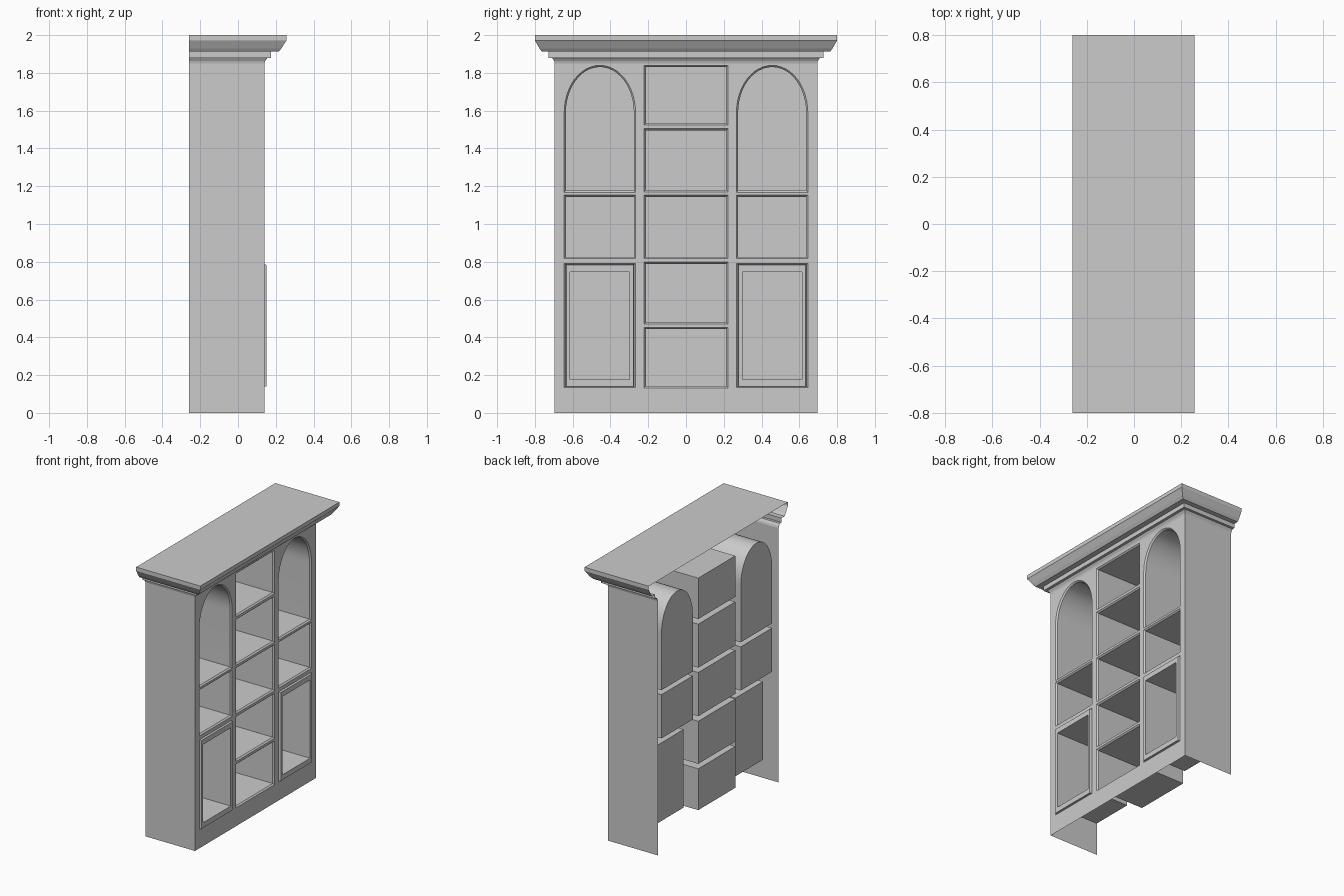
import bpy, bmesh, math

if "Cube" in bpy.data.objects:
    bpy.data.objects.remove(bpy.data.objects["Cube"])

FRONT, BACK, HALF = 0.14, -0.26, 0.695


def make(name, verts, faces, smooth=False):
    me = bpy.data.meshes.new(name)
    me.from_pydata(verts, [], faces)
    ob = bpy.data.objects.new(name, me)
    bpy.context.collection.objects.link(ob)
    if smooth:
        bpy.context.view_layer.objects.active = ob
        ob.select_set(True)
        bpy.ops.object.shade_smooth_by_angle(angle=math.radians(30))
        ob.select_set(False)
    return ob


def outline(rect, x, iy=0, iz=0, arched=False):
    """Counter-clockwise loop in the front plane, inset by iy / iz."""
    y0, y1, z0, z1 = rect
    y0, y1, z0, z1 = y0 + iy, y1 - iy, z0 + iz, z1 - iz
    pts = [(x, y0, z0), (x, y1, z0)]
    if not arched:
        return pts + [(x, y1, z1), (x, y0, z1)]
    spring, n, c, r = 1.59, 24, (y0 + y1) / 2, (y1 - y0) / 2
    for i in range(n + 1):
        a = math.pi * i / n
        pts.append((x, c + r * math.cos(a), spring + (z1 - spring) * math.sin(a)))
    return pts


def loft(name, loops, closed=True, cap=True, smooth=False):
    n = len(loops[0])
    verts = [p for lp in loops for p in lp]
    faces = []
    for k in range(len(loops) - 1):
        for i in range(n if closed else n - 1):
            j = (i + 1) % n
            faces.append((k * n + i, k * n + j, (k + 1) * n + j, (k + 1) * n + i))
    if cap:
        faces.append(tuple(range((len(loops) - 1) * n, len(loops) * n)))
    return make(name, verts, faces, smooth)


# Steps of each recess: (inset y, inset z, x)
CUBBY = [(0, 0, FRONT), (0.009, 0.009, 0.13), (0.009, 0.009, -0.248)]
DOOR = [(0, 0, FRONT), (0.008, 0.004, 0.132), (0.012, 0.006, 0.15),
        (0.031, 0.043, 0.15), (0.031, 0.043, -0.19)]

# Openings: centre column, then the mirrored side columns
openings = [("centre_cubby", (-0.222, 0.222, a, b), CUBBY, False)
            for a, b in ((0.133, 0.452), (0.47, 0.798), (0.817, 1.153),
                         (1.17, 1.505), (1.524, 1.84))]
for s in (-1, 1):
    y0, y1 = sorted((s * 0.267, s * 0.645))
    openings += [("arched_niche", (y0, y1, 1.168, 1.84), CUBBY, True),
                 ("side_cubby", (y0, y1, 0.817, 1.153), CUBBY, False),
                 ("door_frame", (y0, y1, 0.135, 0.79), DOOR, False)]

for name, rect, steps, arched in openings:
    loft(name, [outline(rect, x, iy, iz, arched) for iy, iz, x in steps],
         smooth=arched)

# Face frame: flat sheet pierced by every opening
bm = bmesh.new()
loops = [outline((-HALF, HALF, 0, 1.85), FRONT)]
loops += [outline(r, FRONT, arched=a) for _, r, _, a in openings]
for lp in loops:
    vs = [bm.verts.new(p) for p in lp]
    for i, v in enumerate(vs):
        bm.edges.new((v, vs[(i + 1) % len(vs)]))
bmesh.ops.triangle_fill(bm, use_beauty=True, use_dissolve=False,
                        edges=bm.edges[:], normal=(1, 0, 0))
bm.to_mesh(make("face_frame", [], []).data)
bm.free()

# Side panels
for s in (-1, 1):
    y = s * HALF
    quad = [(BACK, y, 0), (FRONT, y, 0), (FRONT, y, 1.85), (BACK, y, 1.85)]
    make("side_panel", quad, [(0, 1, 2, 3)[::-s]])

# Cornice: moulding run around three sides, open at the back, with a flat top
profile = [(0, 1.85), (0.004, 1.863), (0.016, 1.88), (0.036, 1.88),
           (0.036, 1.912), (0.075, 1.912), (0.09, 1.93), (0.114, 1.968),
           (0.117, 1.972), (0.117, 2.0)]
rings = []
for o, z in profile:
    f, w = FRONT + o, HALF + o * 0.9
    rings.append([(BACK, -w, z), (f, -w, z), (f, w, z), (BACK, w, z)])
loft("cornice", rings, closed=False, cap=True)
